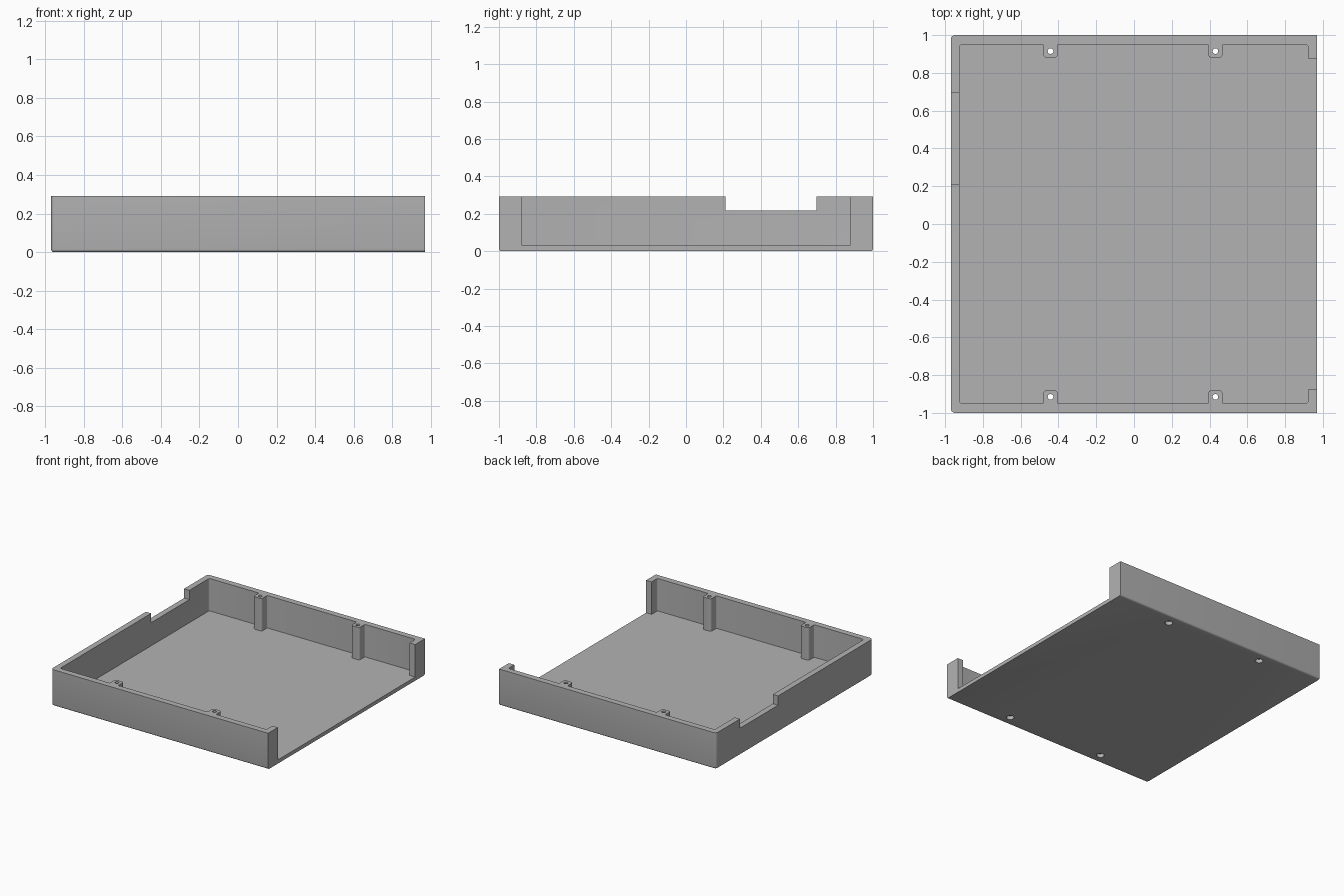
import bpy, bmesh, math
from mathutils import Vector

if "Cube" in bpy.data.objects:
    bpy.data.objects.remove(bpy.data.objects["Cube"])

HX, HY, H = 0.97, 1.0, 0.292      # half width, half depth, height
FLOOR = 0.03                      # floor thickness
POST_X, POST_Y = (-0.442, 0.431), 0.915

grey = bpy.data.materials.new("light grey")
grey.diffuse_color = (0.45, 0.45, 0.45, 1)
grey.use_nodes = True
grey.node_tree.nodes["Principled BSDF"].inputs["Base Color"].default_value = grey.diffuse_color


def fillet(points, steps=5):
    """Round each (x, y, radius) right-angle corner of a closed outline."""
    out = []
    for i, (x, y, r) in enumerate(points):
        p = Vector((x, y))
        if r <= 0:
            out.append(p)
            continue
        a = (Vector(points[i - 1][:2]) - p).normalized() * r
        b = (Vector(points[(i + 1) % len(points)][:2]) - p).normalized() * r
        for k in range(steps + 1):
            t = math.pi / 2 * k / steps
            out.append(p + a * (1 - math.sin(t)) + b * (1 - math.cos(t)))
    return out


def loft(name, layers):
    """Closed solid through stacked (outline, z) layers."""
    bm = bmesh.new()
    rings = [[bm.verts.new((p.x, p.y, z)) for p in o] for o, z in layers]
    n = len(rings[0])
    for low, high in zip(rings, rings[1:]):
        for i in range(n):
            j = (i + 1) % n
            bm.faces.new((low[i], low[j], high[j], high[i]))
    bm.faces.new(rings[0][::-1])
    bm.faces.new(rings[-1])
    bmesh.ops.recalc_face_normals(bm, faces=bm.faces)
    me = bpy.data.meshes.new(name)
    bm.to_mesh(me)
    bm.free()
    me.materials.append(grey)
    ob = bpy.data.objects.new(name, me)
    bpy.context.collection.objects.link(ob)
    return ob


def circle(x, y, r, n=24):
    return [Vector((x + r * math.cos(2 * math.pi * i / n),
                    y + r * math.sin(2 * math.pi * i / n))) for i in range(n)]


def body_outline(inset):
    r = 0.022 - inset
    return fillet([(-HX + inset, -HY + inset, r), (HX, -HY + inset, 0),
                   (HX, HY - inset, 0), (-HX + inset, HY - inset, r)])


# Outer body, bottom edge rounded on the three walled sides
R = 0.014
layers = []
for k in range(5):
    t = math.pi / 2 * k / 4
    layers.append((body_outline(R * (1 - math.sin(t))), R * (1 - math.cos(t))))
layers.append((body_outline(0), H))
tray = loft("open_tray", layers)

# Cavity outline: leaves the walls, screw posts and end tabs standing
half = [(-0.923, -0.951, 0.015)]
for x in POST_X:
    half += [(x - 0.037, -0.951, 0.008), (x - 0.037, -0.88, 0.016),
             (x + 0.037, -0.88, 0.016), (x + 0.037, -0.951, 0.008)]
half += [(0.921, -0.951, 0.015), (0.921, -0.876, 0), (1.1, -0.876, 0)]
cavity = fillet(half + [(x, -y, r) for x, y, r in reversed(half)])
cutters = [loft("cavity_cutter", [(cavity, FLOOR), (cavity, H + 0.1)])]

# Notch in the left wall
notch = [Vector(p) for p in ((-1.1, 0.21), (-0.9, 0.21), (-0.9, 0.697), (-1.1, 0.697))]
cutters.append(loft("notch_cutter", [(notch, 0.217), (notch, H + 0.1)]))

# Screw holes with a wider recess underneath
for x in POST_X:
    for y in (-POST_Y, POST_Y):
        wide, thin = circle(x, y, 0.029), circle(x, y, 0.015)
        cutters.append(loft("screw_hole_cutter", [(wide, -0.05), (wide, 0.03),
                                                  (thin, 0.03), (thin, H + 0.1)]))

for c in cutters:
    c.hide_render = True
    c.hide_set(True)
    mod = tray.modifiers.new(c.name, 'BOOLEAN')
    mod.operation = 'DIFFERENCE'
    mod.solver = 'EXACT'
    mod.object = c

# Apply the cuts and shade
bpy.context.view_layer.objects.active = tray
tray.select_set(True)
for mod in list(tray.modifiers):
    bpy.ops.object.modifier_apply(modifier=mod.name)
for c in cutters:
    bpy.data.objects.remove(c)
bpy.ops.object.shade_smooth_by_angle(angle=math.radians(30))
